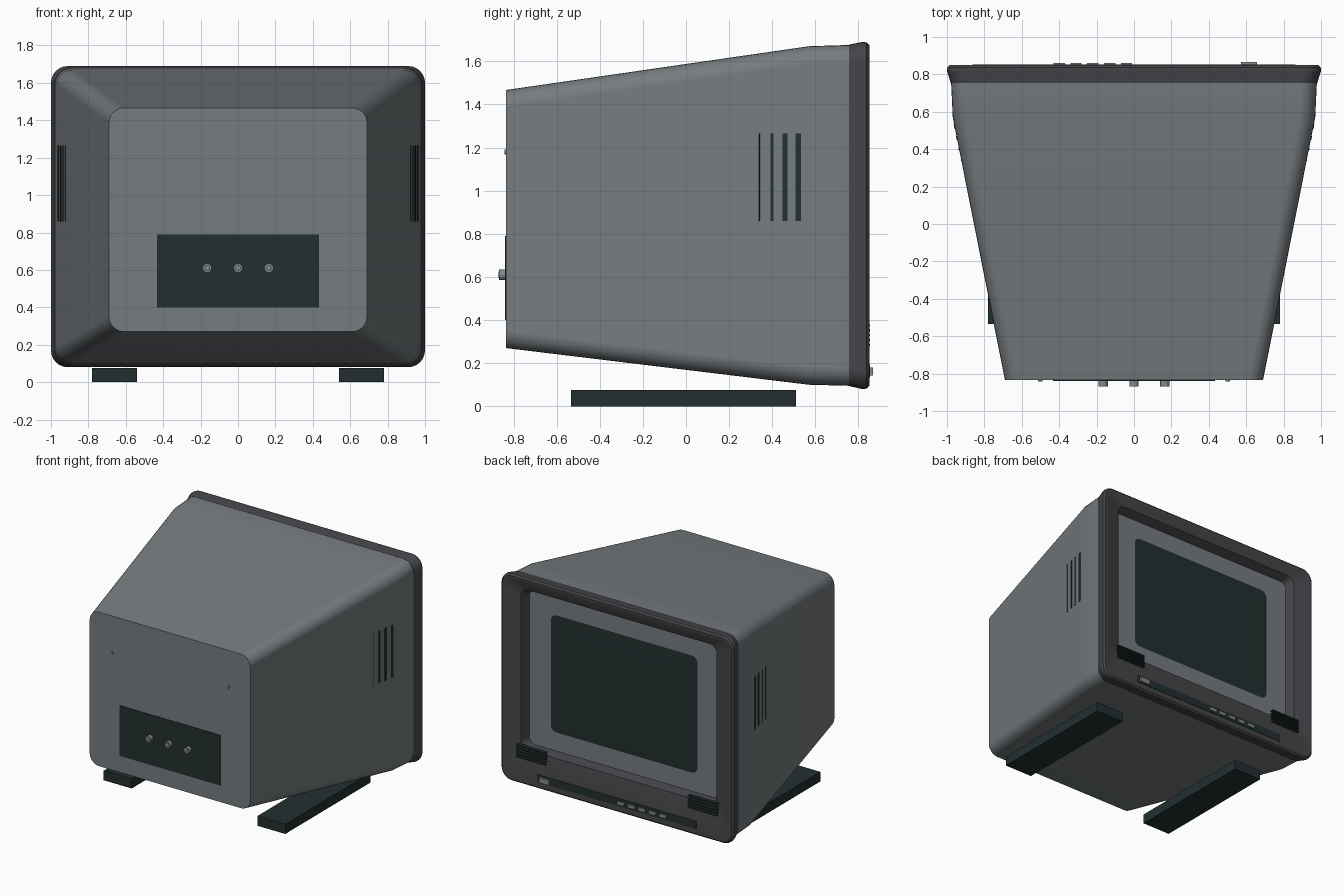
import bpy, bmesh
from math import sin, cos, pi, radians, atan
from mathutils import Vector

cube = bpy.data.objects.get("Cube")
if cube:
    bpy.data.objects.remove(cube, do_unlink=True)


def material(name, r, g, b):
    m = bpy.data.materials.new(name)
    m.use_nodes = True
    m.diffuse_color = (r, g, b, 1)
    m.node_tree.nodes["Principled BSDF"].inputs["Base Color"].default_value = (r, g, b, 1)
    return m


GREY = material("case grey", 0.18, 0.2, 0.212)
CHARCOAL = material("bezel charcoal", 0.061, 0.058, 0.066)
DARK = material("dark green black", 0.016, 0.028, 0.028)
SILVER = material("button silver", 0.24, 0.255, 0.255)


def finish(name, bm, mat, smooth=False):
    bmesh.ops.recalc_face_normals(bm, faces=bm.faces)
    mesh = bpy.data.meshes.new(name)
    bm.to_mesh(mesh)
    bm.free()
    mesh.materials.append(mat)
    ob = bpy.data.objects.new(name, mesh)
    bpy.context.collection.objects.link(ob)
    if smooth:
        bpy.ops.object.select_all(action="DESELECT")
        ob.select_set(True)
        bpy.context.view_layer.objects.active = ob
        bpy.ops.object.shade_smooth_by_angle(angle=radians(20))
        # Keep the broad faces flat and shade only the rounded corners
        ob.modifiers.new("flat_faces", "WEIGHTED_NORMAL").keep_sharp = True
    return ob


def rounded_ring(bm, y, hx, z0, z1, r, steps=6):
    """Rounded rectangle of vertices in the plane at depth y."""
    corners = [(hx - r, z1 - r), (r - hx, z1 - r), (r - hx, z0 + r), (hx - r, z0 + r)]
    return [bm.verts.new((cx + r * cos(a), y, cz + r * sin(a)))
            for i, (cx, cz) in enumerate(corners)
            for a in [(i + k / steps) * pi / 2 for k in range(steps + 1)]]


def loft(name, sections, mat):
    """Skin a row of rounded rectangles and cap both ends."""
    bm = bmesh.new()
    rings = [rounded_ring(bm, *s) for s in sections]
    n = len(rings[0])
    for a, b in zip(rings, rings[1:]):
        for i in range(n):
            j = (i + 1) % n
            bm.faces.new((a[i], a[j], b[j], b[i]))
    bm.faces.new(rings[0])
    bm.faces.new(rings[-1])
    return finish(name, bm, mat, True)


def box(name, centre, size, mat, turn=0):
    bm = bmesh.new()
    bmesh.ops.create_cube(bm, size=1)
    bmesh.ops.scale(bm, vec=Vector(size), verts=bm.verts)
    ob = finish(name, bm, mat)
    ob.location = centre
    ob.rotation_euler.z = turn
    return ob


def disc(name, centre, radius, depth, mat, sides=12):
    """Short cylinder lying along y."""
    bm = bmesh.new()
    bmesh.ops.create_cone(bm, cap_ends=True, segments=sides, radius1=radius,
                          radius2=radius, depth=depth)
    ob = finish(name, bm, mat)
    ob.location = centre
    ob.rotation_euler.x = pi / 2
    return ob


# Tapered case
loft("case", [
    (-0.835, 0.69, 0.27, 1.467, 0.08),
    (0.57, 0.969, 0.1, 1.67, 0.085),
    (0.76, 0.978, 0.095, 1.676, 0.085),
], GREY)

# Flared bezel, dished towards its recessed screen opening
loft("bezel", [
    (0.755, 0.98, 0.094, 1.677, 0.085),
    (0.818, 1.0, 0.08, 1.69, 0.09),
    (0.838, 0.998, 0.082, 1.688, 0.088),
    (0.85, 0.985, 0.094, 1.676, 0.08),
    (0.85, 0.955, 0.2, 1.65, 0.07),
    (0.825, 0.84, 0.345, 1.588, 0.06),
    (0.748, 0.81, 0.37, 1.555, 0.05),
], CHARCOAL)

# Gently domed screen
loft("screen", [
    (0.75, 0.809, 0.371, 1.554, 0.05),
    (0.757, 0.72, 0.44, 1.49, 0.05),
    (0.763, 0.54, 0.58, 1.35, 0.05),
    (0.766, 0.3, 0.76, 1.17, 0.05),
], DARK)

# Speaker slots in the lower corners of the bezel
for side, word in ((1, "left"), (-1, "right")):
    for i in range(5):
        box(f"{word}_speaker_slot_{i + 1}", (side * 0.738, 0.84, 0.285 + i * 0.0225),
            (0.25, 0.028, 0.01), DARK)

# Control strip with power button and channel buttons
box("control_strip", (0, 0.85, 0.164), (1.37, 0.006, 0.06), DARK)
box("power_button", (0.615, 0.856, 0.161), (0.085, 0.022, 0.038), SILVER)
for i in range(5):
    box(f"control_button_{i + 1}", (-0.4 + i * 0.09, 0.853, 0.161),
        (0.06, 0.018, 0.026), SILVER)

# Side vents, following the taper of the case
taper = 0.279 / 1.405
for side, word in ((1, "left"), (-1, "right")):
    for i, (y, width) in enumerate([(0.34, 0.005), (0.4, 0.014), (0.46, 0.023), (0.521, 0.024)]):
        x = 0.69 + taper * (y + 0.835)
        box(f"{word}_vent_{i + 1}", (side * x, y, 1.062), (0.005, width, 0.406),
            DARK, -side * atan(taper))

# Rear connector plate with three sockets
box("connector_plate", (0, -0.836, 0.595), (0.865, 0.007, 0.39), DARK)
for i in (-1, 0, 1):
    x = i * 0.165
    disc(f"socket_{i + 2}", (x, -0.853, 0.61), 0.025, 0.03, SILVER)
    disc(f"socket_hole_{i + 2}", (x, -0.868, 0.61), 0.015, 0.002, DARK)
    disc(f"socket_pin_{i + 2}", (x, -0.869, 0.61), 0.012, 0.002, SILVER)

# Rear screws and long feet
for side, word in ((1, "left"), (-1, "right")):
    disc(f"{word}_screw", (side * 0.5, -0.836, 1.18), 0.012, 0.01, GREY)
    box(f"{word}_foot", (side * 0.66, -0.012, 0.0375), (0.24, 1.044, 0.075), DARK)
